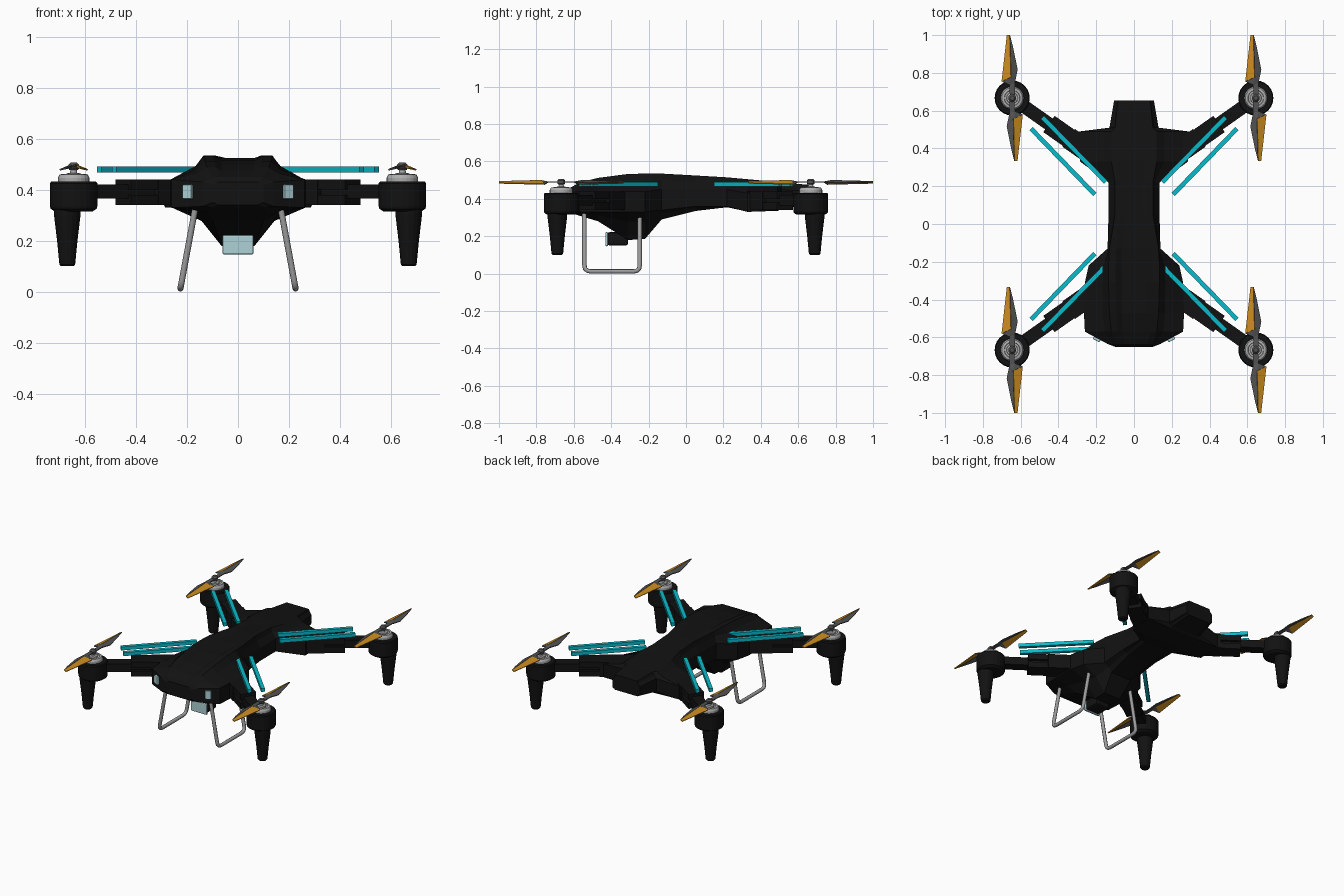
import bpy, bmesh, math
from mathutils import Matrix, Vector

if "Cube" in bpy.data.objects:
    bpy.data.objects.remove(bpy.data.objects["Cube"])


def material(name, r, g, b):
    m = bpy.data.materials.new(name)
    m.diffuse_color = (r, g, b, 1)
    m.use_nodes = True
    m.node_tree.nodes["Principled BSDF"].inputs["Base Color"].default_value = m.diffuse_color
    return m


BLACK = material("matte black", .006, .006, .006)
SILVER = material("motor silver", .42, .42, .42)
STEEL = material("skid grey", .34, .34, .34)
DARK = material("blade grey", .085, .085, .085)
ORANGE = material("blade orange", .62, .27, .015)
TEAL = material("teal", .003, .5, .6)
GLASS = material("pale glass", .42, .64, .68)


def finish(name, bm, *mats):
    bmesh.ops.recalc_face_normals(bm, faces=bm.faces[:])
    me = bpy.data.meshes.new(name)
    bm.to_mesh(me)
    bm.free()
    for m in mats:
        me.materials.append(m)
    ob = bpy.data.objects.new(name, me)
    bpy.context.collection.objects.link(ob)
    return ob


def box(name, center, size, mat, rot=0, bevel=0):
    bm = bmesh.new()
    bmesh.ops.create_cube(bm, size=1)
    bmesh.ops.scale(bm, vec=size, verts=bm.verts)
    if bevel:
        bmesh.ops.bevel(bm, geom=bm.edges[:], offset=bevel, segments=2, affect='EDGES', profile=.5)
    bmesh.ops.transform(bm, matrix=Matrix.Translation(center) @ Matrix.Rotation(rot, 4, 'Z'), verts=bm.verts)
    return finish(name, bm, mat)


def beam(name, a, b, width, z0, z1, mat):
    """Straight bar between two plan points."""
    a, b = Vector(a), Vector(b)
    d, c = b - a, (a + b) / 2
    return box(name, (c.x, c.y, (z0 + z1) / 2), (d.length, width, z1 - z0), mat, math.atan2(d.y, d.x))


def lathe(name, cx, cy, profile, mat, sides=24):
    """Turned part from (radius, z) pairs."""
    bm = bmesh.new()
    rings = [[bm.verts.new((cx + r * math.cos(t * math.tau / sides), cy + r * math.sin(t * math.tau / sides), z))
              for t in range(sides)] for r, z in profile]
    for p, q in zip(rings, rings[1:]):
        for i in range(sides):
            j = (i + 1) % sides
            bm.faces.new((p[i], p[j], q[j], q[i]))
    bm.faces.new(rings[0])
    bm.faces.new(rings[-1])
    return finish(name, bm, mat)


# Body hull: y, top width, side width, z of centre, ridge, upper side, lower side, then bottom width and z
SECTIONS = [
    (-.65, .08, .10, .43, .43, .42, .35, .08, .34),
    (-.635, .10, .14, .45, .45, .43, .335, .10, .33),
    (-.57, .12, .26, .475, .487, .44, .33, .12, .31),
    (-.47, .13, .265, .497, .512, .44, .33, .10, .28),
    (-.31, .135, .26, .515, .533, .44, .33, .065, .18),
    (-.22, .135, .24, .52, .535, .44, .33, .065, .185),
    (-.13, .13, .14, .525, .535, .45, .34, .08, .29),
    (.05, .10, .135, .525, .525, .45, .36, .09, .335),
    (.22, .10, .135, .512, .515, .45, .36, .10, .355),
    (.33, .12, .285, .505, .505, .43, .33, .12, .335),
    (.49, .12, .29, .49, .49, .43, .34, .12, .335),
    (.51, .10, .13, .488, .488, .45, .36, .10, .345),
    (.655, .085, .105, .475, .475, .44, .38, .085, .37),
]
bm = bmesh.new()
rings = []
for y, wt, w, zc, zr, zu, zl, wb, zb in SECTIONS:
    half = [(wt * .5, zc), (wt * .72, zr), (wt, zr),
            (wt + .25 * (w - wt), zr + .43 * (zu - zr)), (w, zu), (w, zl),
            (w + .6 * (wb - w), zl + .35 * (zb - zl)), (wb, zb)]
    loop = half + [(-x, z) for x, z in reversed(half)]
    rings.append([bm.verts.new((x, y, z)) for x, z in loop])
n = len(rings[0])
for p, q in zip(rings, rings[1:]):
    for i in range(n):
        bm.faces.new((p[i], p[(i + 1) % n], q[(i + 1) % n], q[i]))
bm.faces.new(rings[0])
bm.faces.new(rings[-1])
finish("body_hull", bm, BLACK)

# Camera under the nose
box("camera_housing", (0, -.365, .186), (.11, .11, .072), BLACK, bevel=.012)
box("camera_glass", (0, -.424, .184), (.122, .014, .076), GLASS, bevel=.006)


def propeller(name, cx, cy):
    """Two twisted blades, orange trailing half and grey leading half."""
    bm = bmesh.new()
    orange = [(-.027, .333, .484), (-.012, .333, .492), (-.006, .11, .498), (-.055, .088, .478)]
    grey = [(-.012, .333, .492), (.004, .27, .49), (.028, .15, .484), (.014, .08, .49), (.014, 0, .49),
            (-.012, 0, .49), (-.014, .07, .49), (-.055, .088, .478), (-.006, .11, .498)]
    for s in (1, -1):
        for idx, pts in enumerate((orange, grey)):
            f = bm.faces.new([bm.verts.new((cx + s * x, cy + s * y, z)) for x, y, z in pts])
            f.material_index = 1 - idx
    bmesh.ops.triangulate(bm, faces=bm.faces[:])
    ob = finish(name, bm, DARK, ORANGE)
    mod = ob.modifiers.new("thickness", 'SOLIDIFY')
    mod.thickness, mod.offset = .006, 0


for sy, end in ((-1, "front"), (1, "rear")):
    for sx, side in ((-1, "left"), (1, "right")):
        tag = f"{end}_{side}"

        def at(x, y):
            return (sx * x, sy * y)

        def on_arm(x):
            return at(x, .667 - (.645 - x) * .705)

        mx, my = at(.645, .667)
        # Folding arm: knuckle, fork plates and bar
        beam("arm_knuckle_" + tag, on_arm(.19), on_arm(.345), .115, .34, .44, BLACK)
        beam("arm_fork_top_" + tag, on_arm(.24), on_arm(.45), .105, .40, .44, BLACK)
        beam("arm_fork_bottom_" + tag, on_arm(.24), on_arm(.45), .105, .34, .38, BLACK)
        beam("arm_bar_" + tag, on_arm(.33), on_arm(.62), .07, .365, .42, BLACK)
        # Motor pod and its tapered foot
        lathe("motor_pod_" + tag, mx, my, [(.075, .315), (.09, .325), (.093, .335), (.093, .425), (.088, .432)], BLACK)
        fx, fy = at(.67, .688)
        lathe("pod_foot_" + tag, fx, fy, [(.024, .1), (.031, .107), (.04, .2), (.052, .30), (.054, .34)], BLACK, 16)
        # Motor, shaft and hub
        lathe("motor_" + tag, mx, my, [(.062, .425), (.062, .447), (.055, .46), (.042, .462),
                                       (.04, .456), (.03, .456), (.028, .464), (.014, .466), (.012, .485)], SILVER)
        lathe("propeller_hub_" + tag, mx, my, [(.017, .478), (.021, .483), (.021, .497), (.012, .507)], DARK, 12)
        propeller("propeller_" + tag, mx, my)
        # Pair of teal rods over each arm
        beam("outer_rod_" + tag, at(.485, .565), at(.15, .222), .024, .467, .491, TEAL)
        beam("inner_rod_" + tag, at(.545, .505), at(.208, .157), .024, .467, .491, TEAL)

for sx, side in ((-1, "left"), (1, "right")):
    # Front sensor windows
    box("front_sensor_" + side, (sx * .194, -.604, .392), (.04, .03, .056), GLASS, sx * math.radians(28), .004)
    # Landing skid: a leaning tube bent into a U
    path = [(-.543, .33), (-.543, .045), (-.539, .026), (-.528, .016), (-.51, .012),
            (-.28, .012), (-.262, .016), (-.251, .026), (-.247, .045), (-.247, .33)]
    cu = bpy.data.curves.new("skid", 'CURVE')
    cu.dimensions = '3D'
    cu.bevel_depth, cu.bevel_resolution, cu.use_fill_caps = .012, 2, True
    sp = cu.splines.new('POLY')
    sp.points.add(len(path) - 1)
    for p, (y, z) in zip(sp.points, path):
        p.co = (sx * (.226 - (z - .012) * .185), y, z, 1)
    cu.materials.append(STEEL)
    ob = bpy.data.objects.new("landing_skid_" + side, cu)
    bpy.context.collection.objects.link(ob)
